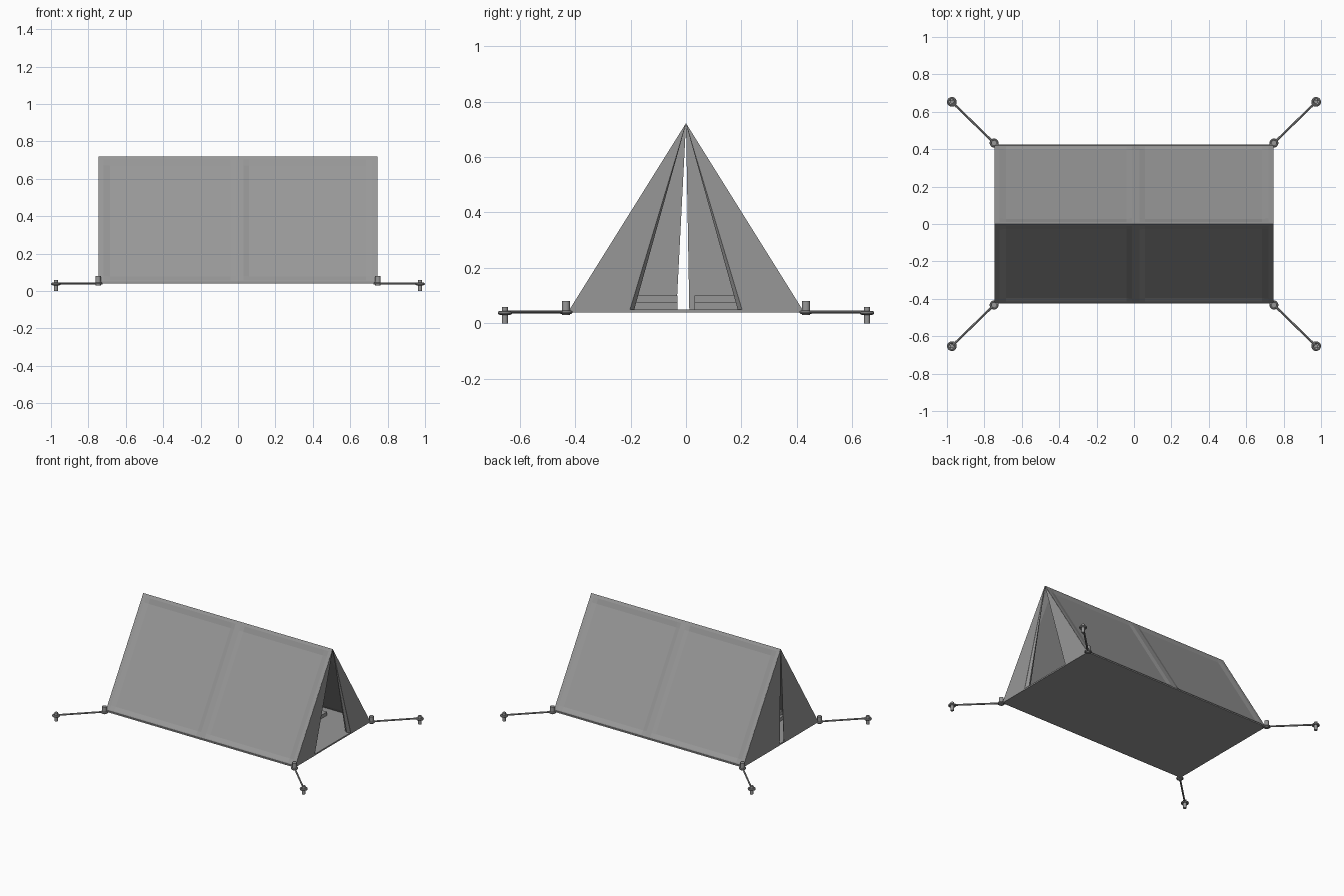
import bpy, bmesh, math
from mathutils import Vector

if "Cube" in bpy.data.objects:
    bpy.data.objects.remove(bpy.data.objects["Cube"])

HX, HY, Z0, Z1 = 0.745, 0.425, 0.04, 0.72   # tent half length, half width, floor, ridge

grey = bpy.data.materials.new("dark_grey")
grey.diffuse_color = (0.31, 0.31, 0.31, 1)
grey.use_nodes = True
grey.node_tree.nodes["Principled BSDF"].inputs["Base Color"].default_value = grey.diffuse_color


def make(name, verts, faces, thick=0.0):
    me = bpy.data.meshes.new(name)
    me.from_pydata(verts, [], faces)
    ob = bpy.data.objects.new(name, me)
    bpy.context.collection.objects.link(ob)
    bm = bmesh.new()
    bm.from_mesh(me)
    bmesh.ops.recalc_face_normals(bm, faces=bm.faces)
    bm.to_mesh(me)
    bm.free()
    if thick:
        m = ob.modifiers.new("thickness", 'SOLIDIFY')
        m.thickness = thick
        m.offset = 0
    return ob


def smooth(ob):
    bpy.ops.object.select_all(action='DESELECT')
    ob.select_set(True)
    bpy.context.view_layer.objects.active = ob
    bpy.ops.object.shade_smooth_by_angle(angle=math.radians(40))


def rod(name, a, b, r, sides=12):
    a, b = Vector(a), Vector(b)
    d = b - a
    bpy.ops.mesh.primitive_cylinder_add(vertices=sides, radius=r, depth=d.length, location=(a + b) / 2)
    ob = bpy.context.object
    ob.rotation_euler = d.to_track_quat('Z', 'Y').to_euler()
    ob.name = name
    smooth(ob)


def ring(name, loc, R, r):
    bpy.ops.mesh.primitive_torus_add(major_radius=R, minor_radius=r, major_segments=20,
                                     minor_segments=8, location=loc)
    bpy.context.object.name = name
    smooth(bpy.context.object)


def box(name, x0, x1, y0, y1, z0, z1):
    bpy.ops.mesh.primitive_cube_add(size=1, location=((x0 + x1) / 2, (y0 + y1) / 2, (z0 + z1) / 2))
    ob = bpy.context.object
    ob.name = name
    ob.scale = (x1 - x0, y1 - y0, z1 - z0)
    bpy.ops.object.transform_apply(location=False, rotation=False, scale=True)


# Roof slopes: two slightly sunken panels each, framed by hems and a centre seam
xs = [-HX, -0.72, -0.685, -0.04, -0.01, 0.03, 0.06, 0.685, 0.72, HX]
ts = [0, 0.025, 0.06, 0.93, 0.975, 1]
for side, label in ((-1, "front"), (1, "back")):
    n = Vector((0, side * (Z1 - Z0), HY)).normalized()
    verts = []
    for j, t in enumerate(ts):
        for i, x in enumerate(xs):
            p = Vector((x, side * HY * (1 - t), Z0 + (Z1 - Z0) * t))
            if i in (2, 3, 6, 7) and j in (2, 3):
                p -= n * 0.006
            verts.append(p)
    w = len(xs)
    faces = [(j * w + i, j * w + i + 1, j * w + w + i + 1, j * w + w + i)
             for j in range(len(ts) - 1) for i in range(w - 1)]
    make(label + "_roof", verts, faces, 0.002)

# Ground sheet
box("ground_sheet", -HX, HX, -HY, HY, Z0, Z0 + 0.01)

# End walls: open doorway on the right, nearly closed flaps on the left
for x, name, edges in ((HX, "right_wall", (-0.205, 0.205)), (-HX, "left_wall", (-0.035, 0.012))):
    for s, e in zip((-1, 1), edges):
        make(name + ("_front" if s < 0 else "_back"),
             [(x, s * HY, Z0), (x, e, Z0), (x, 0, Z1)], [(0, 1, 2)], 0.002)

# Door flaps gathered inward along the doorway edges
for s in (-1, 1):
    make("door_flap_" + ("front" if s < 0 else "back"),
         [(HX, 0, Z1), (HX, s * 0.205, Z0), (HX - 0.04, s * 0.2, Z0 + 0.005),
          (HX - 0.02, s * 0.188, Z0 + 0.005)],
         [(0, 1, 2), (0, 2, 3), (0, 3, 1), (1, 3, 2)])

# Sleeping mats with pillows
for s, label in ((-1, "front"), (1, "back")):
    y0, y1 = sorted((s * 0.03, s * 0.33))
    box(label + "_sleeping_mat", -0.55, 0.47, y0, y1, 0.05, 0.075)
    box(label + "_pillow", -0.53, -0.33, y0, y1, 0.075, 0.1)

# Corner studs, guy ropes and ground pegs
for sx in (-1, 1):
    for sy in (-1, 1):
        cx, cy, px, py = sx * 0.748, sy * 0.433, sx * 0.974, sy * 0.653
        rod("corner_stud", (cx, cy, 0.03), (cx, cy, 0.08), 0.015)
        ring("corner_ring", (cx, cy, 0.04), 0.018, 0.006)
        rod("guy_rope", (cx, cy, 0.041), (px, py, 0.041), 0.006, 8)
        rod("ground_peg", (px, py, 0), (px, py, 0.06), 0.011)
        ring("peg_ring", (px, py, 0.038), 0.019, 0.007)

# One dark grey for everything
for ob in bpy.data.objects:
    ob.data.materials.append(grey)
